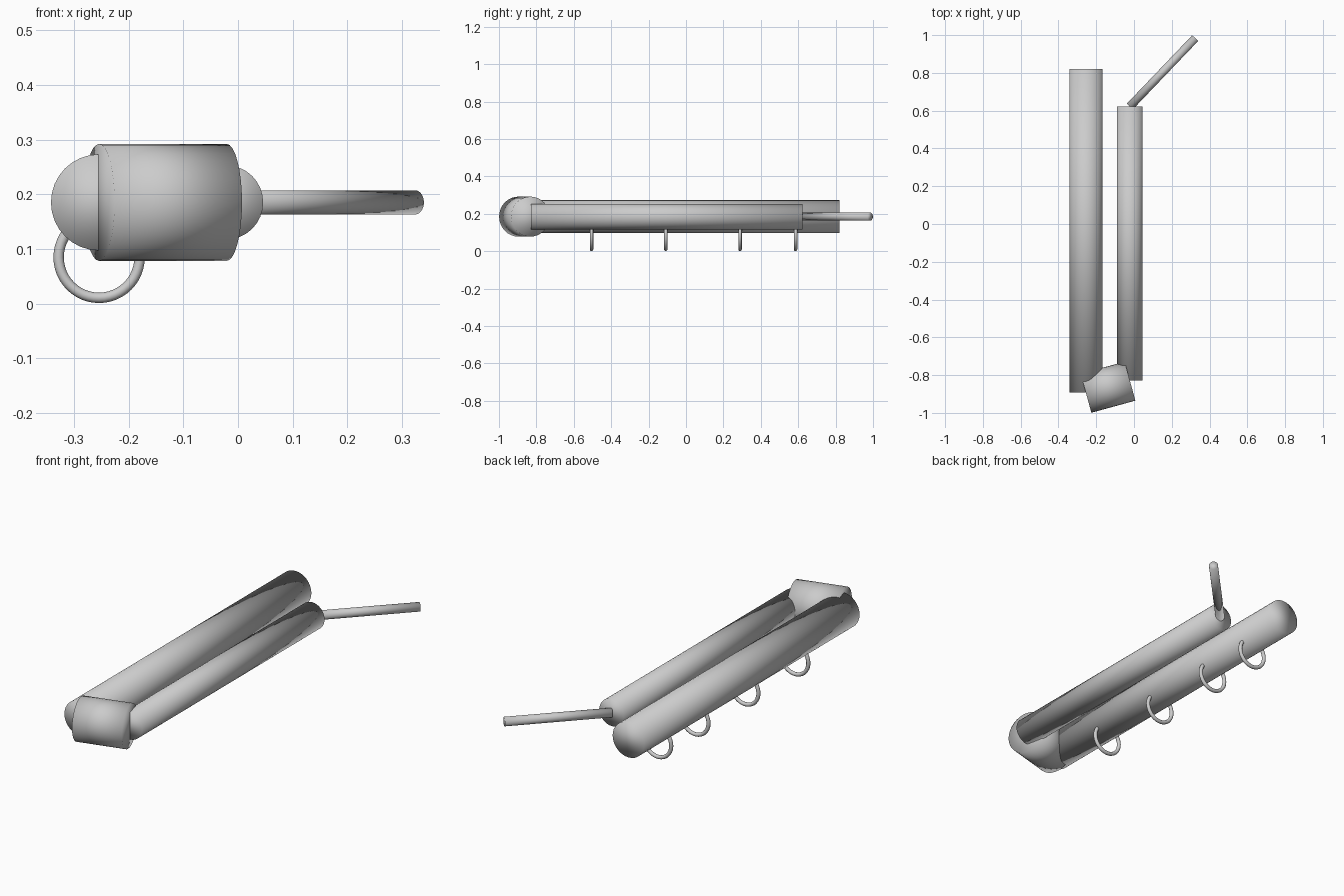
import bpy
from mathutils import Vector

if "Cube" in bpy.data.objects:
    bpy.data.objects.remove(bpy.data.objects["Cube"])

Z = 0.185          # shared height of all tube axes
BIG_X, SMALL_X = -0.254, -0.022


def rod(name, start, end, radius, sides=32):
    """Capped smooth cylinder between two points in the z = Z plane."""
    a, b = Vector((*start, Z)), Vector((*end, Z))
    d = b - a
    bpy.ops.mesh.primitive_cylinder_add(
        vertices=sides, radius=radius, depth=d.length, location=(a + b) / 2,
        rotation=d.to_track_quat('Z', 'X').to_euler())
    ob = bpy.context.object
    ob.name = name
    bpy.ops.object.shade_smooth()
    return ob


# two parallel tubes
rod("main_tube", (BIG_X, -0.893), (BIG_X, 0.821), 0.088)
rod("handle_tube", (SMALL_X, -0.829), (SMALL_X, 0.623), 0.068)

# slanted barrel joining the tube front ends
rod("joint_barrel", (BIG_X, -0.896), (SMALL_X + 0.001, -0.832), 0.107)

# thin angled rod at the back of the handle tube
rod("tip_rod", (SMALL_X, 0.622), (0.324, 0.984), 0.022)

# line of rings hanging under the main tube
for i, y in enumerate((-0.505, -0.108, 0.289, 0.586)):
    bpy.ops.mesh.primitive_torus_add(
        major_radius=0.074, minor_radius=0.0095, major_segments=48,
        minor_segments=12, location=(BIG_X, y, 0.0845),
        rotation=(1.5707963, 0, 0))
    bpy.context.object.name = f"guide_ring_{i + 1}"
    bpy.ops.object.shade_smooth()
